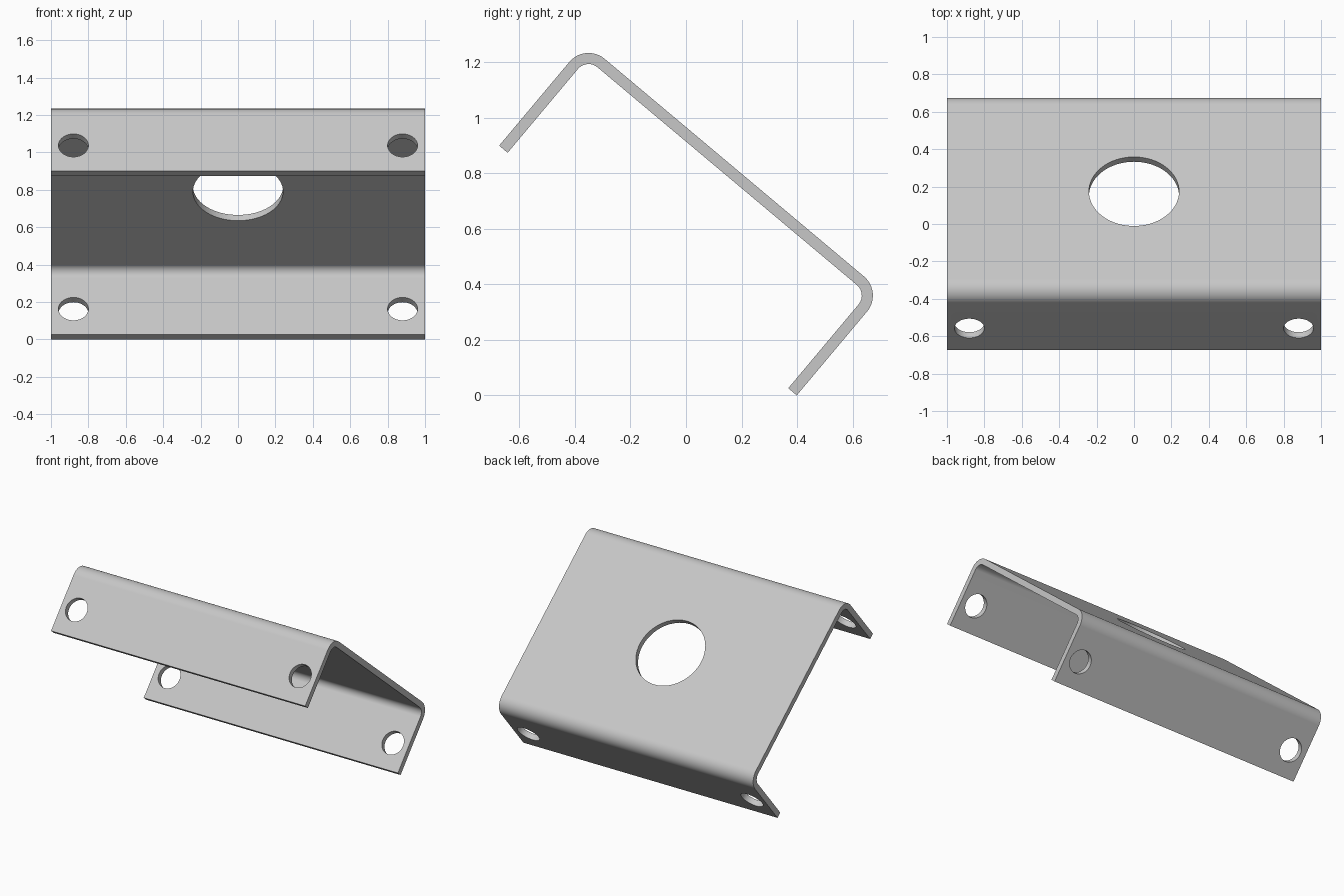
import bpy
import math
from mathutils import Matrix, Vector

old = bpy.data.objects.get("Cube")
if old:
    bpy.data.objects.remove(old, do_unlink=True)

TILT = math.radians(40)
SPAN = 1.22          # distance between bend centres
LEG = 0.394          # straight flange length below the bend
OUTER, THICK = 0.09, 0.04
BEND_STEPS = 12

metal = bpy.data.materials.new("grey metal")
metal.use_nodes = True
grey = (0.57, 0.57, 0.57, 1)
metal.diffuse_color = grey
metal.node_tree.nodes["Principled BSDF"].inputs["Base Color"].default_value = grey


def channel_side(radius):
    """Points along one skin of the channel, from front flange end to back flange end."""
    pts = [(-SPAN / 2 - radius, -LEG)]
    for centre, start in ((-SPAN / 2, math.pi), (SPAN / 2, math.pi / 2)):
        for i in range(BEND_STEPS + 1):
            a = start - math.pi / 2 * i / BEND_STEPS
            pts.append((centre + radius * math.cos(a), radius * math.sin(a)))
    pts.append((SPAN / 2 + radius, -LEG))
    return pts


# Bent sheet: outer and inner skins joined by end and side strips
outer, inner = channel_side(OUTER), channel_side(OUTER - THICK)
n = len(outer)
verts = [(x, y, z) for x in (-1, 1) for side in (outer, inner) for y, z in side]
lo, li, ro, ri = 0, n, 2 * n, 3 * n
faces = []
for i in range(n - 1):
    j = i + 1
    faces += [(lo + i, lo + j, ro + j, ro + i), (li + i, ri + i, ri + j, li + j),
              (lo + i, li + i, li + j, lo + j), (ro + i, ro + j, ri + j, ri + i)]
faces += [(lo, ro, ri, li), (lo + n - 1, li + n - 1, ri + n - 1, ro + n - 1)]
mesh = bpy.data.meshes.new("bracket")
mesh.from_pydata(verts, [], faces)
mesh.materials.append(metal)
bracket = bpy.data.objects.new("bracket", mesh)
bpy.context.collection.objects.link(bracket)

# Make every face point outwards
bpy.context.view_layer.objects.active = bracket
bpy.ops.object.select_all(action='DESELECT')
bracket.select_set(True)
bpy.ops.object.mode_set(mode='EDIT')
bpy.ops.mesh.select_all(action='SELECT')
bpy.ops.mesh.normals_make_consistent(inside=False)
bpy.ops.object.mode_set(mode='OBJECT')


def cut_hole(name, radius, location, rotation):
    bpy.ops.mesh.primitive_cylinder_add(vertices=64, radius=radius, depth=0.3,
                                        location=location, rotation=rotation)
    cutter = bpy.context.object
    cutter.name = name
    cutter.hide_render = True
    cutter.data.materials.append(metal)
    bpy.context.view_layer.objects.active = bracket
    mod = bracket.modifiers.new(name, 'BOOLEAN')
    mod.operation = 'DIFFERENCE'
    mod.solver = 'EXACT'
    mod.object = cutter
    bpy.ops.object.modifier_apply(modifier=mod.name)
    bpy.data.objects.remove(cutter, do_unlink=True)


# Large opening in the web and four bolt holes in the flanges
cut_hole("web_hole", 0.241, (0, 0, OUTER), (0, 0, 0))
for x in (-0.88, 0.88):
    for y in (-1, 1):
        cut_hole("bolt_hole", 0.08, (x, y * (SPAN / 2 + OUTER), -LEG + 0.18),
                 (math.pi / 2, 0, 0))

# Tilt the bracket, then centre it and rest it on the ground
mesh = bracket.data
mesh.transform(Matrix.Rotation(-TILT, 4, 'X'))
ys = [v.co.y for v in mesh.vertices]
zs = [v.co.z for v in mesh.vertices]
mesh.transform(Matrix.Translation(Vector((0, -(min(ys) + max(ys)) / 2, -min(zs)))))

# Smooth bends and hole walls, crisp sheet edges
bpy.ops.object.select_all(action='DESELECT')
bracket.select_set(True)
bpy.context.view_layer.objects.active = bracket
bpy.ops.object.shade_smooth_by_angle(angle=math.radians(30))
weighted = bracket.modifiers.new("flat_normals", 'WEIGHTED_NORMAL')
weighted.keep_sharp = True
